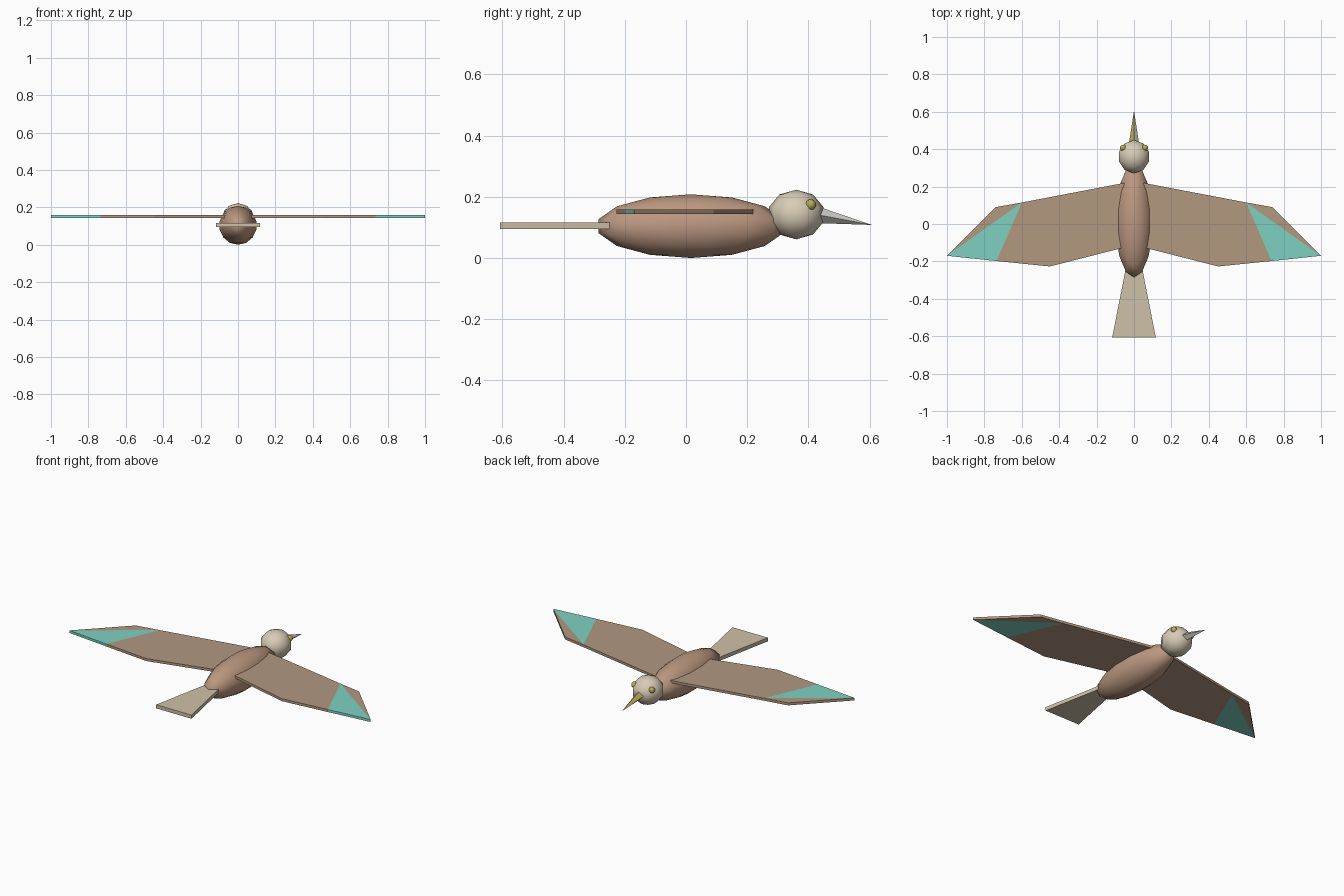
import bpy, bmesh
from mathutils import Matrix, Vector

cube = bpy.data.objects.get("Cube")
if cube:
    bpy.data.objects.remove(cube)


def material(name, *rgb):
    lin = [((c / 255 + 0.055) / 1.055) ** 2.4 for c in rgb]
    mat = bpy.data.materials.new(name)
    mat.use_nodes = True
    mat.diffuse_color = (*lin, 1)
    mat.node_tree.nodes["Principled BSDF"].inputs["Base Color"].default_value = (*lin, 1)
    return mat


body_brown = material("body brown", 188, 152, 128)
wing_brown = material("wing brown", 178, 152, 128)
teal = material("teal", 127, 209, 193)
head_cream = material("head cream", 216, 204, 182)
tail_beige = material("tail beige", 206, 193, 168)
gold = material("gold", 186, 172, 84)
beak_grey = material("beak grey", 208, 206, 200)


def finish(bm, name, mats, smooth=False):
    bmesh.ops.recalc_face_normals(bm, faces=bm.faces)
    mesh = bpy.data.meshes.new(name)
    bm.to_mesh(mesh)
    bm.free()
    obj = bpy.data.objects.new(name, mesh)
    bpy.context.collection.objects.link(obj)
    for mat in mats:
        mesh.materials.append(mat)
    for poly in mesh.polygons:
        poly.use_smooth = smooth
    return obj


def ellipsoid(name, centre, radii, segments, mat):
    bm = bmesh.new()
    bmesh.ops.create_uvsphere(bm, u_segments=segments, v_segments=segments // 2, radius=1)
    bmesh.ops.transform(bm, verts=bm.verts,
                        matrix=Matrix.Translation(centre) @ Matrix.Diagonal((*radii, 1)))
    return finish(bm, name, [mat], smooth=True)


def plate(name, outlines, z0, z1, mats, side=1):
    """Flat slab made of touching outlines; outline i takes material i."""
    bm = bmesh.new()
    faces = []
    for slot, outline in outlines:
        face = bm.faces.new([bm.verts.new((side * x, y, z0)) for x, y in outline])
        face.material_index = slot
        faces.append(face)
    bmesh.ops.remove_doubles(bm, verts=bm.verts, dist=0.0001)
    # Walls inherit the colour of the outline they border
    upper = bmesh.ops.extrude_face_region(bm, geom=bm.faces[:], use_keep_orig=True)["geom"]
    top_verts = [g for g in upper if isinstance(g, bmesh.types.BMVert)]
    bmesh.ops.translate(bm, verts=top_verts, vec=(0, 0, z1 - z0))
    return finish(bm, name, mats)


# Body and head
ellipsoid("body", (0, 0.016, 0.104), (0.103, 0.309, 0.104), 14, body_brown)
ellipsoid("head", (0, 0.36, 0.142), (0.088, 0.093, 0.081), 10, head_cream)

# Tail
plate("tail", [(0, [(-0.045, -0.243), (0.045, -0.243), (0.117, -0.608), (-0.117, -0.608)])],
      0.094, 0.116, [tail_beige])

# Wings with teal tips, and eyes
lead, wrist, tip, notch = (0.6, 0.115), (0.74, 0.09), (1, -0.17), (0.735, -0.198)
wing = [
    (0, [(0.05, 0.22), lead, notch, (0.45, -0.227), (0.05, -0.125)]),
    (1, [lead, tip, notch]),
    (0, [lead, wrist, tip]),
]
for side, word in ((1, "left"), (-1, "right")):
    plate(word + "_wing", wing, 0.143, 0.158, [wing_brown, teal], side)
    ellipsoid(word + "_eye", (side * 0.058, 0.407, 0.174), (0.018, 0.018, 0.018), 10, gold)

# Beak: four-sided spike, gold on one half and grey on the other
bm = bmesh.new()
point = bm.verts.new((0, 0.607, 0.108))
base = [bm.verts.new(v) for v in ((0.028, 0.425, 0.142), (0, 0.425, 0.17),
                                  (-0.028, 0.425, 0.142), (0, 0.425, 0.114))]
bm.faces.new(base)
for i in range(4):
    face = bm.faces.new((base[i], base[(i + 1) % 4], point))
    face.material_index = 1 if face.calc_center_median().x > 0 else 0
finish(bm, "beak", [gold, beak_grey])
